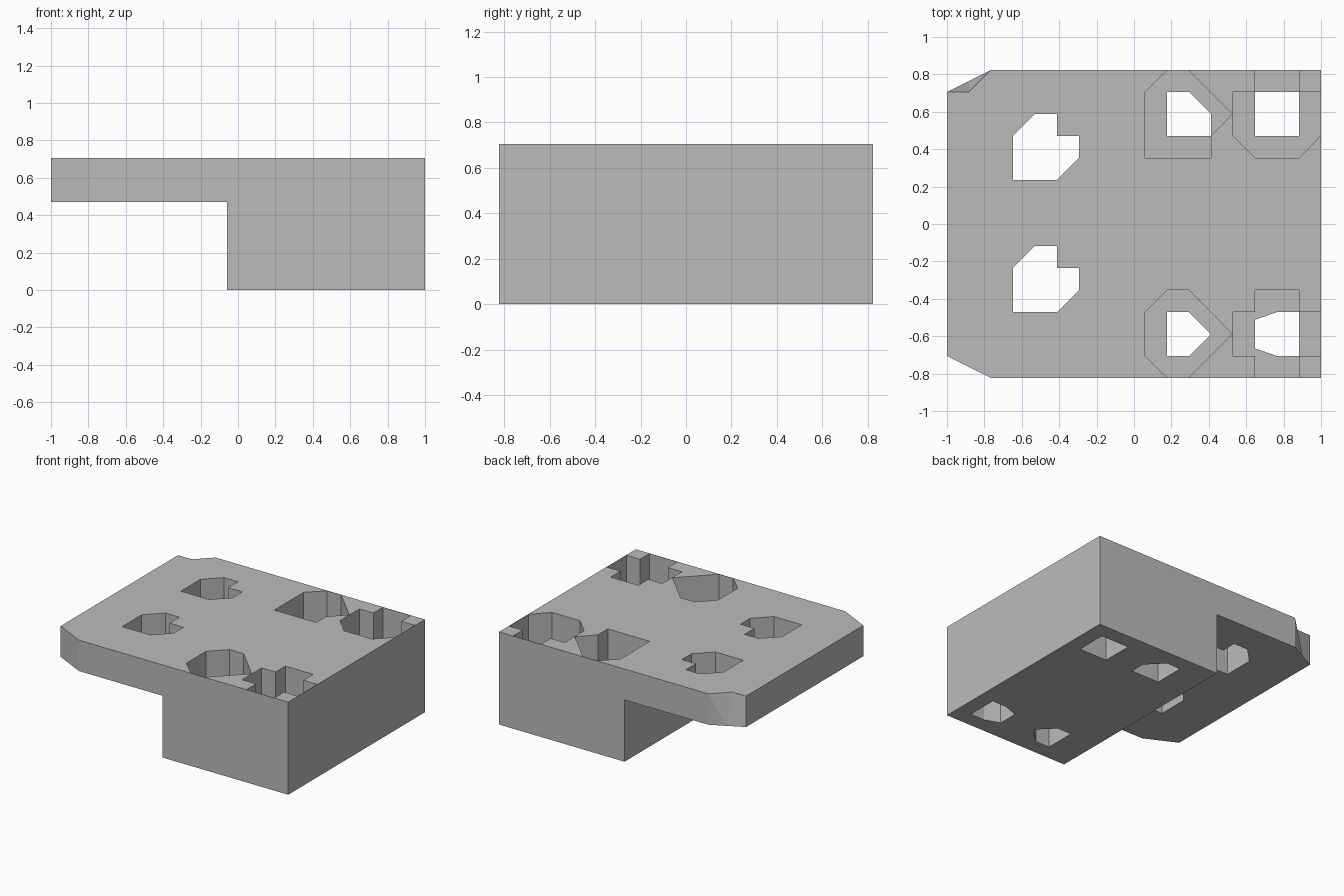
import bpy, bmesh

if "Cube" in bpy.data.objects:
    bpy.data.objects.remove(bpy.data.objects["Cube"])

# The part sits on a 17 x 14 x 6 unit grid, scaled to 2 long
U = 2 / 17
LONG, DEEP, TALL = 17, 14, 6
PLATE_Z, LEDGE_Z, SKIN = 4, 2, 0.03

grey = bpy.data.materials.new("plain grey")
grey.use_nodes = True
COLOUR = (0.5, 0.5, 0.5, 1)
grey.diffuse_color = COLOUR
grey.node_tree.nodes["Principled BSDF"].inputs["Base Color"].default_value = COLOUR


def loft(name, lower, upper):
    """Closed solid between two matching rings of grid points."""
    bm = bmesh.new()
    rings = [[bm.verts.new((x * U - LONG * U / 2, y * U - DEEP * U / 2, z * U))
              for x, y, z in ring] for ring in (lower, upper)]
    count = len(lower)
    bm.faces.new(rings[0])
    bm.faces.new(rings[1])
    for i in range(count):
        j = (i + 1) % count
        bm.faces.new((rings[0][i], rings[0][j], rings[1][j], rings[1][i]))
    bmesh.ops.recalc_face_normals(bm, faces=bm.faces)
    mesh = bpy.data.meshes.new(name)
    bm.to_mesh(mesh)
    bm.free()
    mesh.materials.append(grey)
    obj = bpy.data.objects.new(name, mesh)
    bpy.context.collection.objects.link(obj)
    return obj


def prism(name, outline, z0, z1):
    return loft(name, [(x, y, z0) for x, y in outline], [(x, y, z1) for x, y in outline])


def cut(body, cutter):
    mod = body.modifiers.new(cutter.name, 'BOOLEAN')
    mod.operation, mod.solver, mod.object = 'DIFFERENCE', 'EXACT', cutter
    bpy.context.view_layer.objects.active = body
    bpy.ops.object.modifier_apply(modifier=mod.name)
    bpy.data.objects.remove(cutter)


# Stepped body: deep block with an overhanging plate
step = [(8, 0), (LONG, 0), (LONG, TALL), (0, TALL), (0, PLATE_Z), (8, PLATE_Z)]
body = loft("stepped_bracket", [(x, 0, z) for x, z in step], [(x, DEEP, z) for x, z in step])

# Clipped plate corners; the back one hollows out towards the top
cut(body, prism("front_corner", [(-2, 2), (2, 0), (2, -1), (-2, -1)], 3, 7))
low = [(-1, 13), (0, 13), (1, 13.5), (2, 14), (2, 15), (-1, 15)]
high = [(-1, 13), (0, 13), (1, 13), (2, 14), (2, 15), (-1, 15)]
cut(body, loft("back_corner", [(x, y, 3.99) for x, y in low], [(x, y, 6.01) for x, y in high]))

# Plate holes
plate_hole = [(3, 9), (5, 9), (6, 10), (6, 11), (5, 11), (5, 12), (4, 12), (3, 11)]
for shift in (0, -6):
    cut(body, prism("plate_hole", [(x, y + shift) for x, y in plate_hole], 3, 7))

# Wide pockets from the top, each with a narrow hole through its floor
wells = [
    ([(9, 1), (9, 3), (10, 4), (11, 4), (12.97, 2), (11, 0), (10, 0)],
     [(10, 1), (11, 1), (12, 2), (11, 3), (10, 3)]),
    ([(9, 10), (12, 10), (12, 11), (12.97, 12), (11, 14), (10, 14), (9, 13)],
     [(10, 11), (12, 11), (12, 12), (11, 13), (10, 13)]),
    ([(13, 1), (14, 1), (14, 0), (16, 0), (16, 1), (17, 1),
      (17, 3), (16, 3), (16, 4), (14, 4), (14, 3), (13, 3)],
     [(14, 1.35), (15, 1), (16, 1), (16, 3), (15, 3), (14, 2.65)]),
    ([(13, 11), (14, 10), (16, 10), (17, 11), (17, 13), (16, 13),
      (16, 14), (14, 14), (14, 13), (13, 13)],
     [(14, 11), (16, 11), (16, 13), (14, 13)]),
]
for pocket, hole in wells:
    # keep a thin skin at the outer walls
    inside = [(min(x, LONG - SKIN), min(max(y, SKIN), DEEP - SKIN)) for x, y in pocket]
    cut(body, prism("pocket", inside, LEDGE_Z, 7))
    cut(body, prism("screw_hole", hole, -1, 3))
